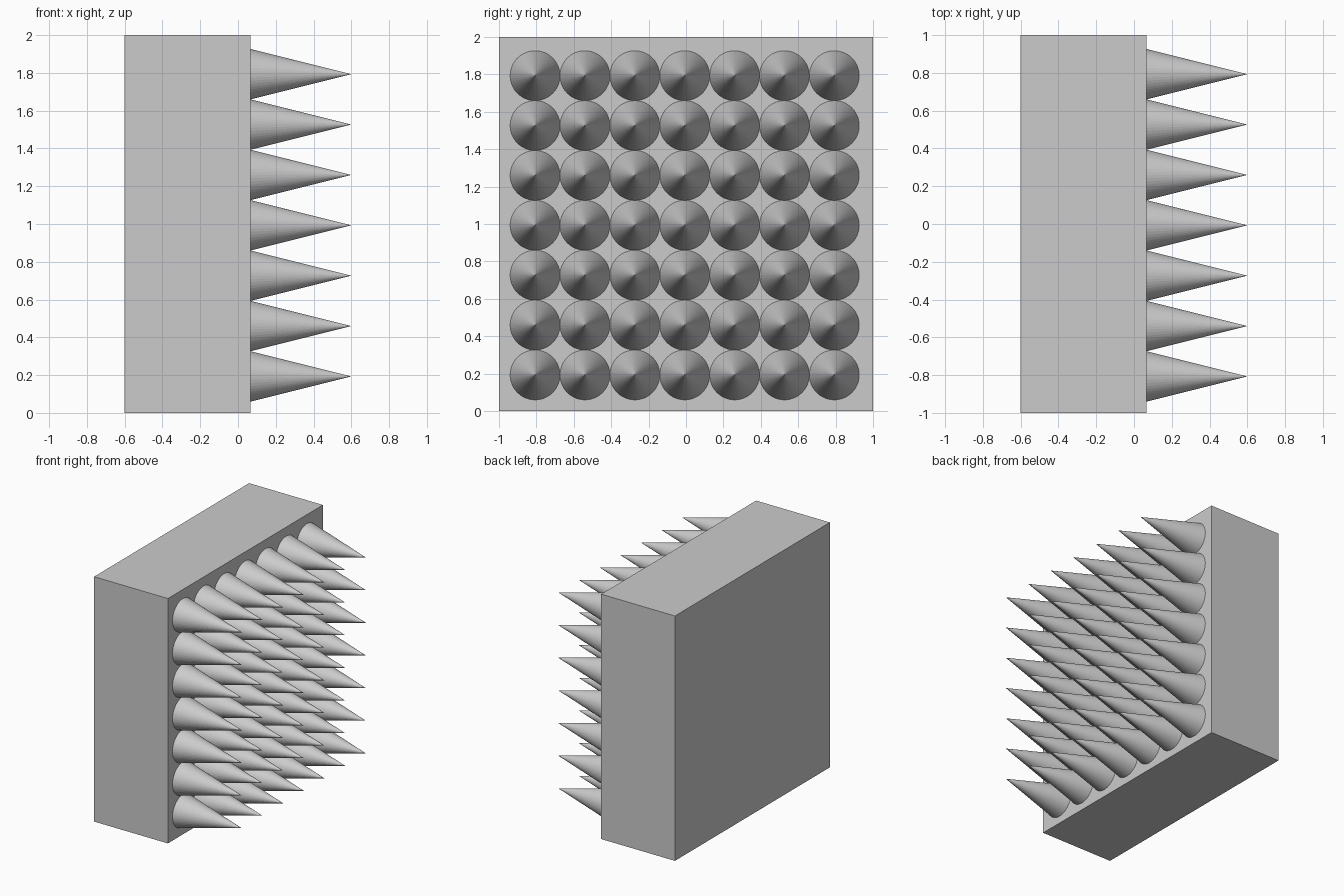
import bpy, math

if "Cube" in bpy.data.objects:
    bpy.data.objects.remove(bpy.data.objects["Cube"])

FACE_X = 0.0667        # front plane of the slab
TIP_X = 0.6
PITCH = 2 / 7.5        # spike spacing, equal to the base diameter
COUNT = 7

# Backing slab
bpy.ops.mesh.primitive_cube_add(size=1)
slab = bpy.context.object
slab.name = "backing_slab"
slab.scale = (FACE_X + 0.6, 2, 2)
slab.location = ((FACE_X - 0.6) / 2, 0, 1)
bpy.ops.object.transform_apply(location=True, rotation=False, scale=True)

# First spike, pointing along +x from the slab face
bpy.ops.mesh.primitive_cone_add(
    vertices=48, radius1=PITCH / 2, radius2=0, depth=TIP_X - FACE_X,
    location=((FACE_X + TIP_X) / 2, -0.807, 0.193),
    rotation=(0, math.pi / 2, 0))
spikes = bpy.context.object
spikes.name = "spikes"
bpy.ops.object.transform_apply(location=True, rotation=True, scale=True)

# Repeat the spike across and up the face
for name, step in (("columns", (0, PITCH, 0)), ("rows", (0, 0, PITCH))):
    arr = spikes.modifiers.new(name, 'ARRAY')
    arr.count = COUNT
    arr.use_relative_offset = False
    arr.use_constant_offset = True
    arr.constant_offset_displace = step
